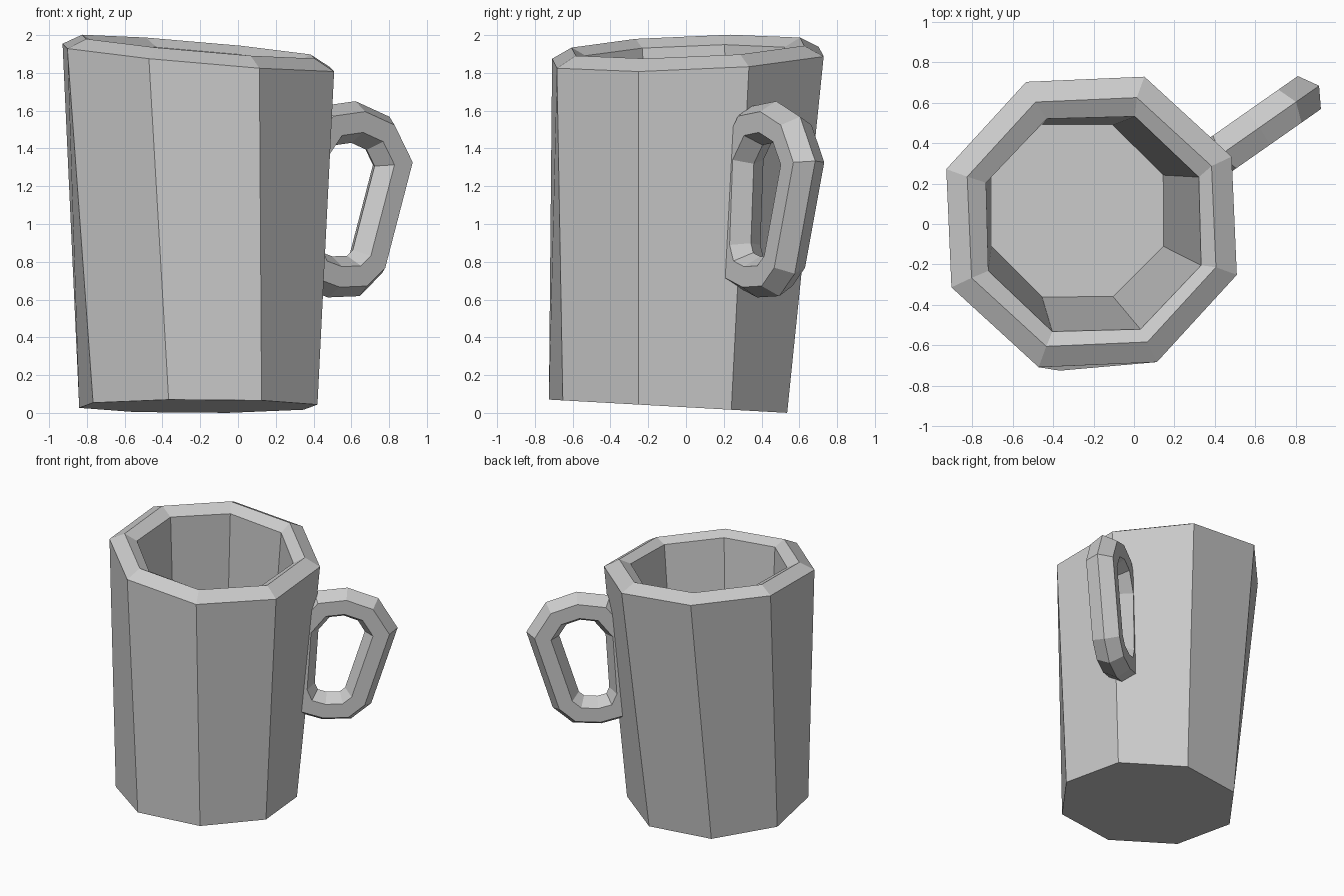
import bpy
from math import cos, sin, radians, pi
from mathutils import Vector

if "Cube" in bpy.data.objects:
    bpy.data.objects.remove(bpy.data.objects["Cube"])


def loft(name, rings, closed=False):
    """Skin successive rings of points; cap the ends unless the loop is closed."""
    n, count = len(rings[0]), len(rings)
    verts = [p for ring in rings for p in ring]
    faces = []
    for i in range(count if closed else count - 1):
        a, b = i * n, (i + 1) % count * n
        faces += [(a + j, a + (j + 1) % n, b + (j + 1) % n, b + j) for j in range(n)]
    if not closed:
        faces += [tuple(reversed(range(n))), tuple(range((count - 1) * n, count * n))]
    mesh = bpy.data.meshes.new(name)
    mesh.from_pydata(verts, [], faces)
    mesh.update()
    obj = bpy.data.objects.new(name, mesh)
    bpy.context.collection.objects.link(obj)
    return obj


def octagon(cx, cy, radius, turn, z, slope_x, slope_y):
    """Octagon on a tilted plane; z is the plane height at x = y = 0."""
    ring = []
    for i in range(8):
        a = radians(turn + 45 * i)
        x, y = cx + radius * cos(a), cy + radius * sin(a)
        ring.append(Vector((x, y, z + slope_x * x + slope_y * y)))
    return ring


# Mug body: outer wall, bevelled slanted rim, inner wall and floor
loft("mug_body", [
    octagon(-0.21, -0.095, 0.65, -14, 0.03, 0.0, -0.0555),
    octagon(-0.21, 0.01, 0.765, -20, 1.862, -0.088, 0.04),
    octagon(-0.21, 0.01, 0.655, -20, 1.92, -0.088, 0.04),
    octagon(-0.20, 0.0, 0.57, -21, 1.877, -0.088, 0.04),
    octagon(-0.28, 0.065, 0.46, -22.4, 0.20, 0.0, 0.0),
])

# Handle: closed hexagonal loop, partly sunk into the wall
along = Vector((cos(radians(35)), sin(radians(35)), 0))
across = Vector((-along.y, along.x, 0))
up = Vector((0, 0, 1))
path = [(0.47, 1.36), (0.60, 1.52), (0.77, 1.54), (0.93, 1.48), (1.025, 1.32),
        (0.86, 0.80), (0.77, 0.725), (0.62, 0.72), (0.49, 0.76), (0.44, 0.88)]
points = [along * s + across * 0.035 + up * z for s, z in path]
rings = []
for i, p in enumerate(points):
    before = (p - points[i - 1]).normalized()
    after = (points[(i + 1) % len(points)] - p).normalized()
    tangent = (before + after).normalized()
    outward = across.cross(tangent).normalized()
    mitre = 0.108 / max(0.8, tangent.dot(after))
    rings.append([p + outward * mitre * cos(k * pi / 3) + across * 0.115 * sin(k * pi / 3)
                  for k in range(6)])
handle = loft("handle", rings, closed=True)

# Make the handle normals face outwards
import bmesh
bm = bmesh.new()
bm.from_mesh(handle.data)
bmesh.ops.recalc_face_normals(bm, faces=bm.faces)
bm.to_mesh(handle.data)
bm.free()
